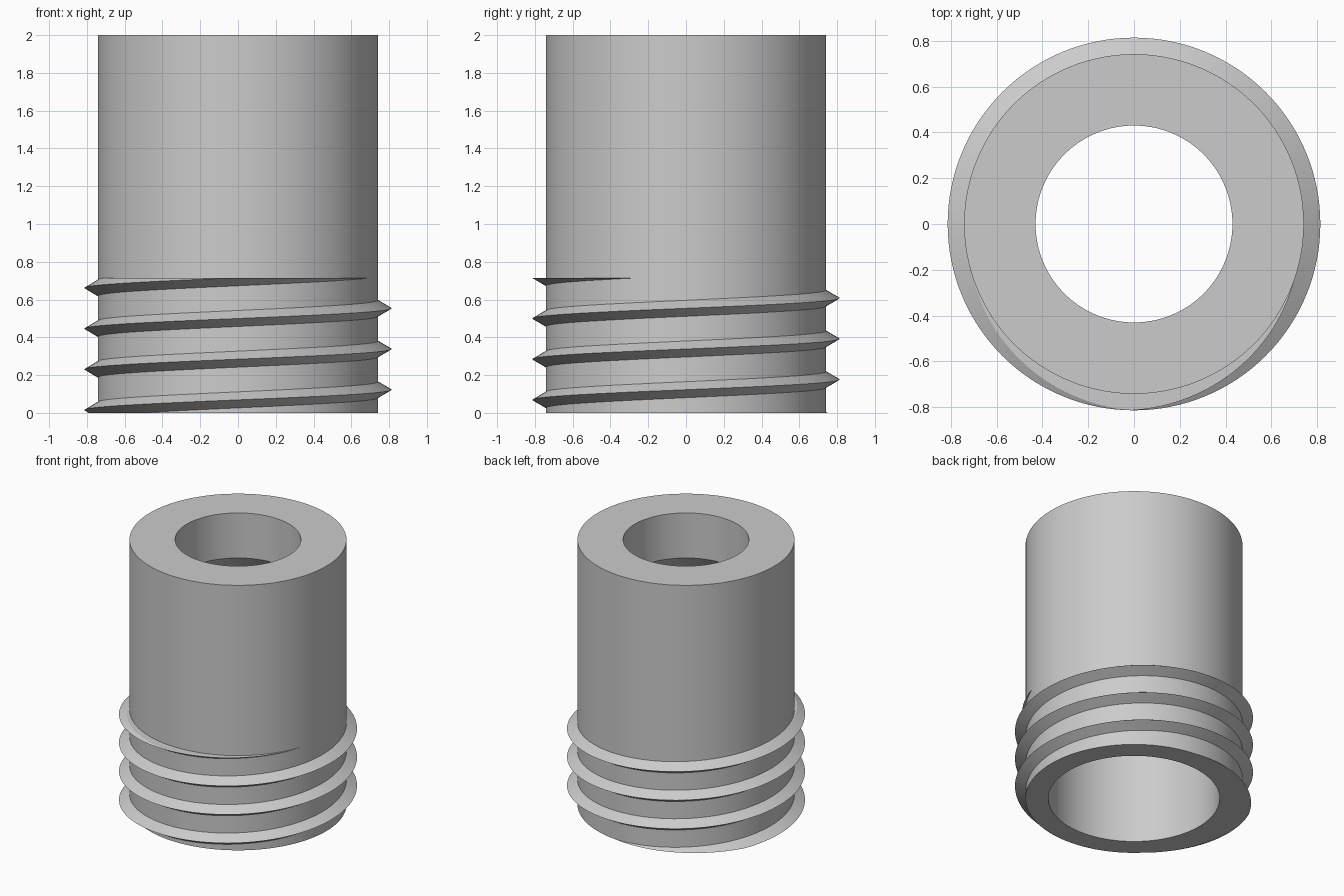
import bpy, bmesh, math
from mathutils import Vector

if "Cube" in bpy.data.objects:
    bpy.data.objects.remove(bpy.data.objects["Cube"])

SEG = 128
grey = bpy.data.materials.new("plain_grey")
grey.diffuse_color = (0.6, 0.6, 0.6, 1)
grey.use_nodes = True
grey.node_tree.nodes["Principled BSDF"].inputs["Base Color"].default_value = grey.diffuse_color


def ring_point(r, z, i):
    a = 2 * math.pi * i / SEG
    return (r * math.cos(a), r * math.sin(a), z)


def finish(bm, name, angle):
    bmesh.ops.recalc_face_normals(bm, faces=bm.faces)
    mesh = bpy.data.meshes.new(name)
    bm.to_mesh(mesh)
    bm.free()
    mesh.materials.append(grey)
    obj = bpy.data.objects.new(name, mesh)
    bpy.context.collection.objects.link(obj)
    bpy.ops.object.select_all(action='DESELECT')
    obj.select_set(True)
    bpy.context.view_layer.objects.active = obj
    bpy.ops.object.shade_smooth_by_angle(angle=math.radians(angle))


def sweep(bm, rings):
    for a, b in zip(rings, rings[1:]):
        n = len(a)
        for k in range(n):
            bm.faces.new((a[k], a[(k + 1) % n], b[(k + 1) % n], b[k]))


# Tube body: wide bore from below, conical shoulder, narrow bore at the top
profile = [(0.742, 0), (0.742, 2), (0.43, 2), (0.43, 1.66), (0.586, 1.5), (0.586, 0)]
bm = bmesh.new()
rings = [[bm.verts.new(ring_point(r, z, i)) for r, z in profile] for i in range(SEG)]
sweep(bm, rings + rings[:1])
finish(bm, "tube_body", 30)

# Screw thread: V-shaped ridge on a helix, trimmed flat at both ends
PITCH, ROOT, CREST, HALF = 0.2155, 0.736, 0.814, 0.046
THREAD_TOP = 0.715
bm = bmesh.new()
rings = []
for i in range(SEG // 8, SEG * 4 + SEG // 8):
    z = 0.015 + (i / SEG - 0.5) * PITCH
    section = [(ROOT, z - HALF), (CREST, z), (ROOT, z + HALF)]
    rings.append([bm.verts.new(ring_point(r, h, i)) for r, h in section])
sweep(bm, rings)
bm.faces.new(rings[0])
bm.faces.new(rings[-1])
for height, up in ((0, -1), (THREAD_TOP, 1)):
    cut = bmesh.ops.bisect_plane(
        bm, geom=bm.verts[:] + bm.edges[:] + bm.faces[:], dist=1e-6,
        plane_co=Vector((0, 0, height)), plane_no=Vector((0, 0, up)), clear_outer=True)
    edges = [e for e in cut["geom_cut"] if isinstance(e, bmesh.types.BMEdge)]
    bmesh.ops.triangle_fill(bm, edges=edges, use_beauty=True)
finish(bm, "screw_thread", 30)
